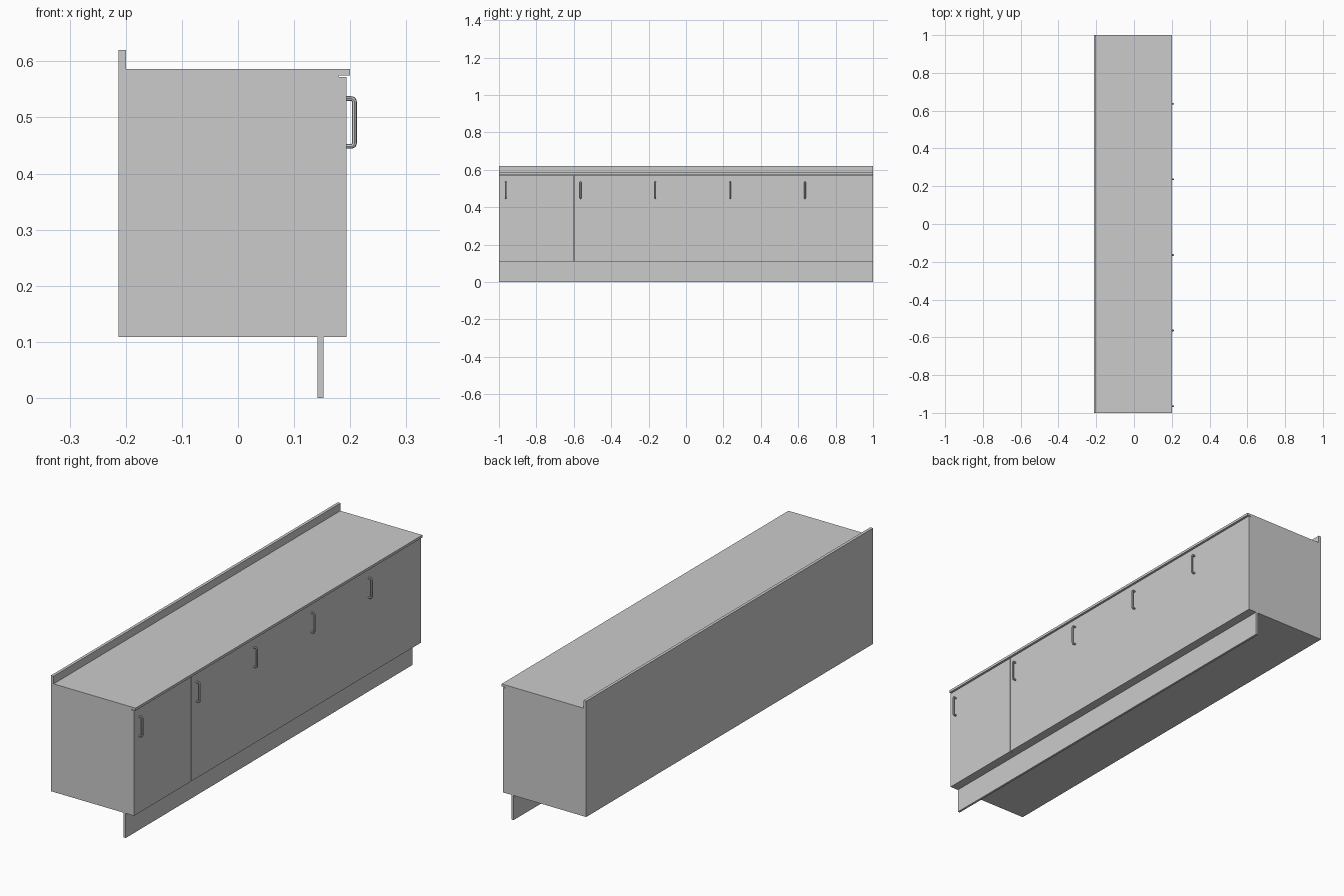
import bpy
from math import cos, sin, radians

if "Cube" in bpy.data.objects:
    bpy.data.objects.remove(bpy.data.objects["Cube"])


def box(name, x, y, z):
    """Box from (min, max) ranges on each axis."""
    bpy.ops.mesh.primitive_cube_add(size=1)
    ob = bpy.context.object
    ob.name = name
    ob.location = [(r[0] + r[1]) / 2 for r in (x, y, z)]
    ob.scale = [r[1] - r[0] for r in (x, y, z)]
    bpy.ops.object.transform_apply(location=False, rotation=False, scale=True)
    return ob


def handle(name, y, z_low=0.4485, z_high=0.5335, x_wall=0.191, x_grip=0.2075, r=0.006):
    """Round bar bent into a pull, running vertically at position y."""
    pts = [(x_wall, z_low)]
    for zc, start in ((z_low + r, -90), (z_high - r, 0)):
        for i in range(6):
            a = radians(start + i * 18)
            pts.append((x_grip - r + r * cos(a), zc + r * sin(a)))
    pts.append((x_wall, z_high))

    cu = bpy.data.curves.new(name, 'CURVE')
    cu.dimensions = '3D'
    cu.bevel_depth = 0.0043
    cu.bevel_resolution = 2
    cu.use_fill_caps = True
    sp = cu.splines.new('POLY')
    sp.points.add(len(pts) - 1)
    for p, (px, pz) in zip(sp.points, pts):
        p.co = (px, 0, pz, 1)
    ob = bpy.data.objects.new(name, cu)
    ob.location.y = y
    bpy.context.collection.objects.link(ob)
    bpy.ops.object.select_all(action='DESELECT')
    ob.select_set(True)
    bpy.context.view_layer.objects.active = ob
    bpy.ops.object.convert(target='MESH')
    bpy.ops.object.shade_smooth_by_angle()


LENGTH = (-1, 1)

# Carcass, worktop, splashback and plinth
box("carcass", (-0.213, 0.18), LENGTH, (0.109, 0.575))
box("worktop", (-0.213, 0.20), LENGTH, (0.575, 0.586))
box("splashback", (-0.213, -0.20), LENGTH, (0.586, 0.62))
box("plinth", (0.142, 0.152), LENGTH, (0.0, 0.109))

# Fronts: one single door and a continuous run, split by a narrow gap
box("single_door", (0.18, 0.193), (-1, -0.602), (0.109, 0.572))
box("door_run", (0.18, 0.193), (-0.599, 1), (0.109, 0.572))

# Handles, one per 0.4 wide unit
for i in range(5):
    handle(f"handle_{i + 1}", -0.964 + 0.4 * i)
